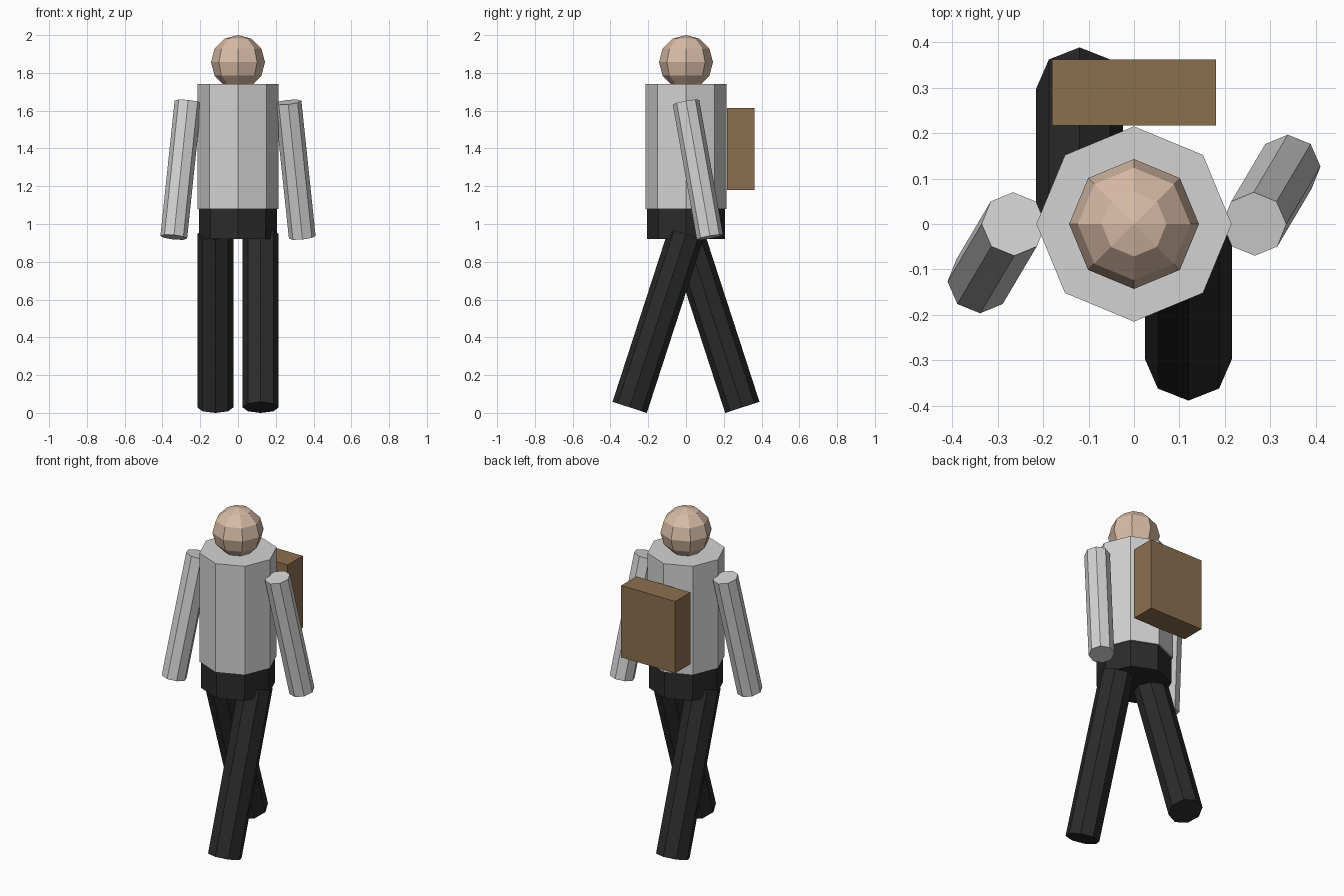
import bpy
from math import radians
from mathutils import Euler, Vector

cube = bpy.data.objects.get("Cube")
if cube:
    bpy.data.objects.remove(cube, do_unlink=True)


def make_material(name, rgb):
    mat = bpy.data.materials.new(name)
    mat.use_nodes = True
    color = (*rgb, 1.0)
    mat.diffuse_color = color
    bsdf = next(n for n in mat.node_tree.nodes if n.type == "BSDF_PRINCIPLED")
    bsdf.inputs["Base Color"].default_value = color
    return mat


SHIRT = make_material("light grey shirt", (0.65, 0.65, 0.65))
TROUSERS = make_material("black trousers", (0.024, 0.024, 0.024))
SKIN = make_material("skin", (0.69, 0.50, 0.38))
LEATHER = make_material("brown pack", (0.26, 0.16, 0.078))


def finish(name, mat):
    obj = bpy.context.object
    obj.name = obj.data.name = name
    obj.data.materials.clear()
    obj.data.materials.append(mat)
    return obj


def prism(name, mat, radius, length, center, rotation=(0, 0, 0)):
    """Eight-sided flat-shaded cylinder."""
    bpy.ops.mesh.primitive_cylinder_add(
        vertices=8, radius=radius, depth=length, location=center, rotation=rotation)
    return finish(name, mat)


def limb(name, mat, radius, length, joint, swing, splay=0):
    """Prism hanging from its joint, swung about x and splayed about y."""
    turn = Euler((radians(swing), radians(splay), 0))
    drop = Vector((0, 0, -length / 2))
    drop.rotate(turn)
    return prism(name, mat, radius, length, Vector(joint) + drop, turn)


# Trunk
prism("torso", SHIRT, 0.215, 0.66, (0, 0, 1.41))
prism("pelvis", TROUSERS, 0.206, 0.16, (0, 0, 1.0))

# Head
bpy.ops.mesh.primitive_uv_sphere_add(
    segments=8, ring_count=6, radius=0.143, location=(0, 0, 1.857))
finish("head", SKIN)

# Striding legs and counter-swinging arms
for label, side in (("left", 1), ("right", -1)):
    limb(label + "_leg", TROUSERS, 0.0955, 0.965, (side * 0.12, 0, 0.947), -18 * side)
    limb(label + "_arm", SHIRT, 0.071, 0.73, (side * 0.265, 0, 1.645), 10 * side, -6 * side)

# Backpack
bpy.ops.mesh.primitive_cube_add(size=1, location=(0, 0.29, 1.397))
pack = finish("backpack", LEATHER)
pack.scale = (0.362, 0.145, 0.436)
